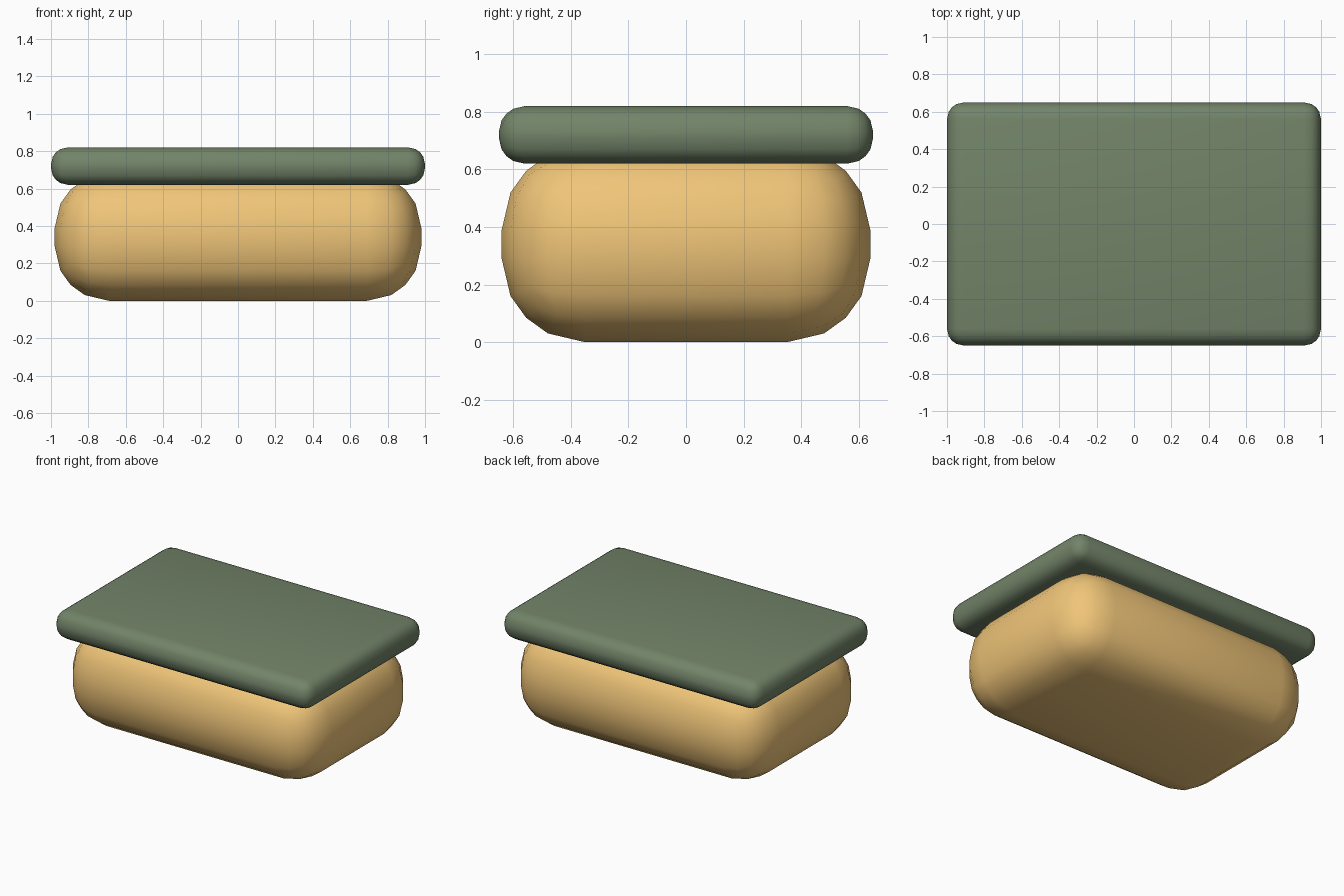
import bpy
import bmesh
from mathutils import Vector

if "Cube" in bpy.data.objects:
    bpy.data.objects.remove(bpy.data.objects["Cube"])


def rounded_box(name, size, z_mid, r, color):
    """Box whose gridded corners are projected onto a radius r."""
    half = Vector(size) / 2
    bm = bmesh.new()
    bmesh.ops.create_cube(bm, size=1)
    for v in bm.verts:
        v.co = Vector(a * b for a, b in zip(v.co, size))
    # grid lines across the rounded borders
    for axis in range(3):
        normal = Vector((0, 0, 0))
        normal[axis] = 1
        for offset in (r, r / 2):
            for side in (-1, 1):
                geom = bm.verts[:] + bm.edges[:] + bm.faces[:]
                bmesh.ops.bisect_plane(bm, geom=geom, dist=1e-5,
                                       plane_co=normal * side * (half[axis] - offset),
                                       plane_no=normal)
    # push the borders onto the rounding
    for v in bm.verts:
        core = Vector(max(-(h - r), min(h - r, c)) for c, h in zip(v.co, half))
        v.co = core + (v.co - core).normalized() * r
    for f in bm.faces:
        f.smooth = True
    bmesh.ops.recalc_face_normals(bm, faces=bm.faces)
    mesh = bpy.data.meshes.new(name)
    bm.to_mesh(mesh)
    bm.free()
    mat = bpy.data.materials.new(name + "_color")
    mat.diffuse_color = color
    mat.use_nodes = True
    mat.node_tree.nodes["Principled BSDF"].inputs["Base Color"].default_value = mat.diffuse_color
    mesh.materials.append(mat)
    obj = bpy.data.objects.new(name, mesh)
    obj.location.z = z_mid
    bpy.context.collection.objects.link(obj)
    return obj


# Soft body and the slab resting on it
rounded_box("body", (1.96, 1.28, 0.68), 0.34, 0.29, (0.87, 0.56, 0.19, 1))
rounded_box("lid", (2.0, 1.30, 0.20), 0.72, 0.09, (0.17, 0.23, 0.14, 1))
